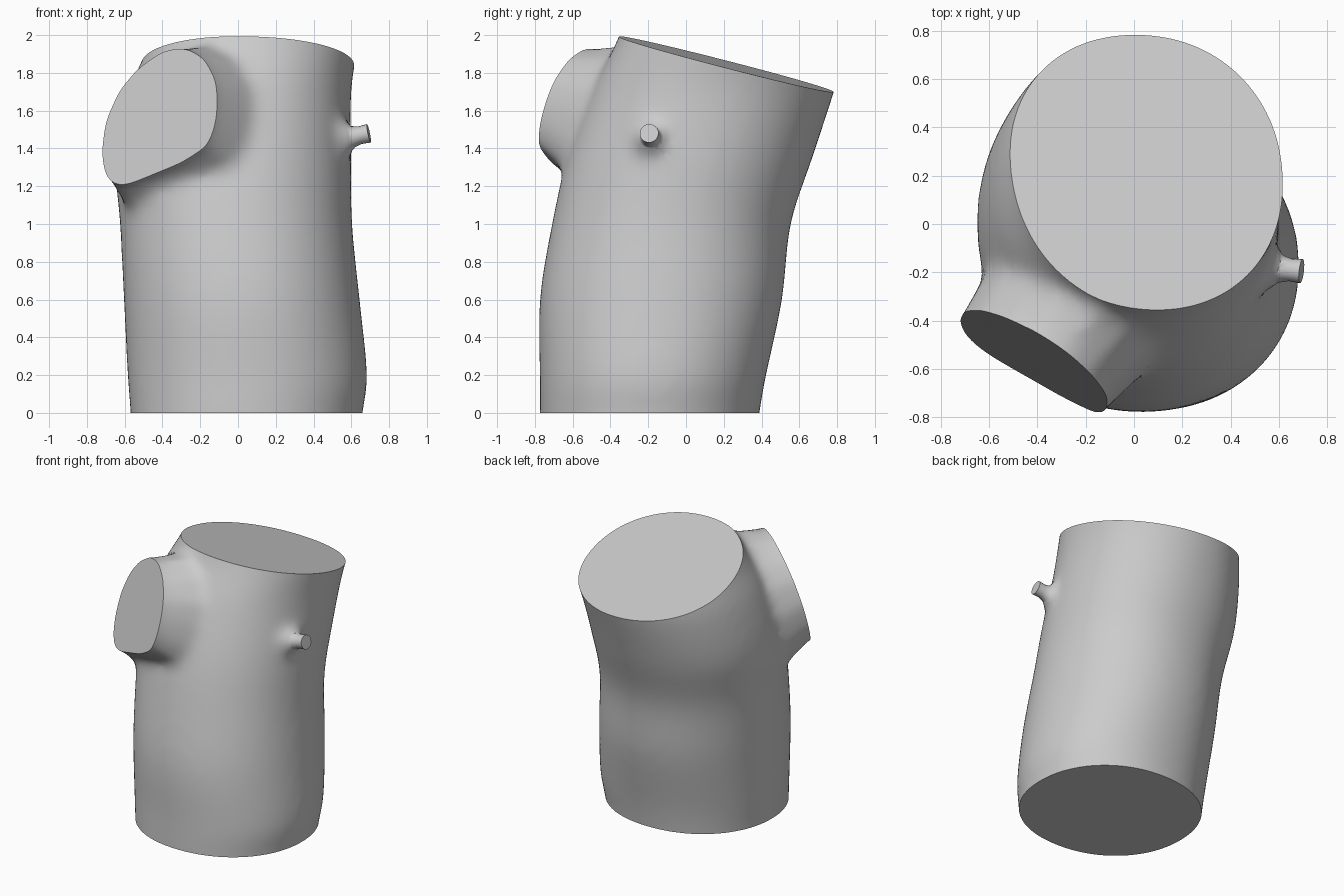
import bpy, bmesh
from math import cos, sin, tau
from mathutils import Vector

if "Cube" in bpy.data.objects:
    bpy.data.objects.remove(bpy.data.objects["Cube"])


def skin(bm, rings):
    """Loft a closed tube through rings of equal point count."""
    loops = [[bm.verts.new(p) for p in ring] for ring in rings]
    n = len(loops[0])
    for a, b in zip(loops, loops[1:]):
        for i in range(n):
            j = (i + 1) % n
            bm.faces.new((a[i], a[j], b[j], b[i]))
    bm.faces.new(loops[0][::-1])
    bm.faces.new(loops[-1])


def make_object(name, rings):
    bm = bmesh.new()
    skin(bm, rings)
    bmesh.ops.recalc_face_normals(bm, faces=bm.faces[:])
    mesh = bpy.data.meshes.new(name)
    bm.to_mesh(mesh)
    bm.free()
    ob = bpy.data.objects.new(name, mesh)
    bpy.context.collection.objects.link(ob)
    return ob


def apply_all(ob):
    bpy.ops.object.select_all(action='DESELECT')
    bpy.context.view_layer.objects.active = ob
    ob.select_set(True)
    for m in list(ob.modifiers):
        bpy.ops.object.modifier_apply(modifier=m.name)


def fuse(ob, part):
    m = ob.modifiers.new("fuse", 'BOOLEAN')
    m.operation = 'UNION'
    m.object = part
    apply_all(ob)
    bpy.data.objects.remove(part)


def spow(v):
    return (1 if v > 0 else -1) * abs(v) ** 0.95


def catmull(a, b, c, d, t):
    return [q + .5 * t * (r - p + t * (2 * p - 5 * q + 4 * r - s + t * (3 * (q - r) + s - p)))
            for p, q, r, s in zip(a, b, c, d)]


# Trunk: z, left, right, front, back of each cross-section
sections = [(-.25, -.56, .64, -.77, .36), (0, -.57, .66, -.775, .39),
            (.2, -.585, .685, -.775, .425), (.6, -.605, .645, -.775, .51),
            (1.0, -.625, .605, -.71, .555), (1.35, -.65, .60, -.63, .67),
            (1.7, -.58, .60, -.50, .785), (1.95, -.475, .635, -.375, .86),
            (2.2, -.43, .65, -.28, .93)]
padded = [sections[0]] + sections + [sections[-1]]
rings = []
for k in range(len(sections) - 1):
    for s in range(4 if k < len(sections) - 2 else 5):
        z, x0, x1, y0, y1 = catmull(*padded[k:k + 4], s / 4)
        cx, cy, rx, ry = (x0 + x1) / 2, (y0 + y1) / 2, (x1 - x0) / 2, (y1 - y0) / 2
        rings.append([Vector((cx + rx * spow(cos(tau * i / 48)),
                              cy + ry * spow(sin(tau * i / 48)), z)) for i in range(48)])
trunk = make_object("trunk", rings)

# Sawn limb: outline of the cut (x, z), lying on the cut plane, flaring into the trunk
cut_n = Vector((-.557, -.789, .26)).normalized()
cut_p = Vector((-.41, -.555, 1.57))
outline = [(-.11, 1.65), (-.12, 1.76), (-.18, 1.87), (-.28, 1.93), (-.40, 1.91),
           (-.53, 1.82), (-.63, 1.70), (-.70, 1.54), (-.72, 1.38), (-.70, 1.26),
           (-.65, 1.21), (-.57, 1.22), (-.45, 1.27), (-.30, 1.33), (-.16, 1.42), (-.12, 1.53)]
face = []
for x, z in outline:
    y = cut_p.y - (cut_n.x * (x - cut_p.x) + cut_n.z * (z - cut_p.z)) / cut_n.y
    face.append(Vector((x, y, z)))
core = Vector((-.12, -.18, 1.38))
root = []
for p in face:
    d = p - cut_p
    root.append(core + Vector((d.x * 1.2, d.y * 1.2, d.z * 1.6)))
fuse(trunk, make_object("limb", [root, face, [p + cut_n * .2 for p in face]]))

# Twig: flared root is blended into the trunk, thin stub is added afterwards
axis = Vector((.965, -.11, .2)).normalized()
tip = Vector((.693, -.195, 1.48))
u = axis.cross(Vector((0, 0, 1))).normalized()
v = axis.cross(u)


def twig(name, profile):
    return make_object(name, [
        [tip - axis * t + (u * cos(tau * i / 20) + v * sin(tau * i / 20)) * r
         for i in range(20)] for t, r in profile])


fuse(trunk, twig("twig_root", [(.05, .05), (.1, .075), (.15, .11), (.35, .17)]))

# Blend everything into one smooth skin
remesh = trunk.modifiers.new("remesh", 'REMESH')
remesh.mode = 'VOXEL'
remesh.voxel_size = .028
smooth = trunk.modifiers.new("smooth", 'SMOOTH')
smooth.factor = .5
smooth.iterations = 20
apply_all(trunk)

# Flat saw cuts: bottom, sloped top, limb
bm = bmesh.new()
bm.from_mesh(trunk.data)
for co, no in [((0, 0, 0), (0, 0, -1)),
               ((-.1, -.36, 2.0), (.035, .26, 1)),
               (cut_p, cut_n)]:
    bmesh.ops.bisect_plane(bm, geom=bm.verts[:] + bm.edges[:] + bm.faces[:],
                           plane_co=co, plane_no=no, clear_outer=True, dist=1e-5)
    bmesh.ops.holes_fill(bm, edges=[e for e in bm.edges if e.is_boundary], sides=0)
bmesh.ops.recalc_face_normals(bm, faces=bm.faces[:])
bm.to_mesh(trunk.data)
bm.free()

fuse(trunk, twig("twig_stub", [(0, .05), (.05, .047), (.09, .058), (.13, .07), (.3, .08)]))
bpy.ops.object.shade_smooth_by_angle(angle=.6)
